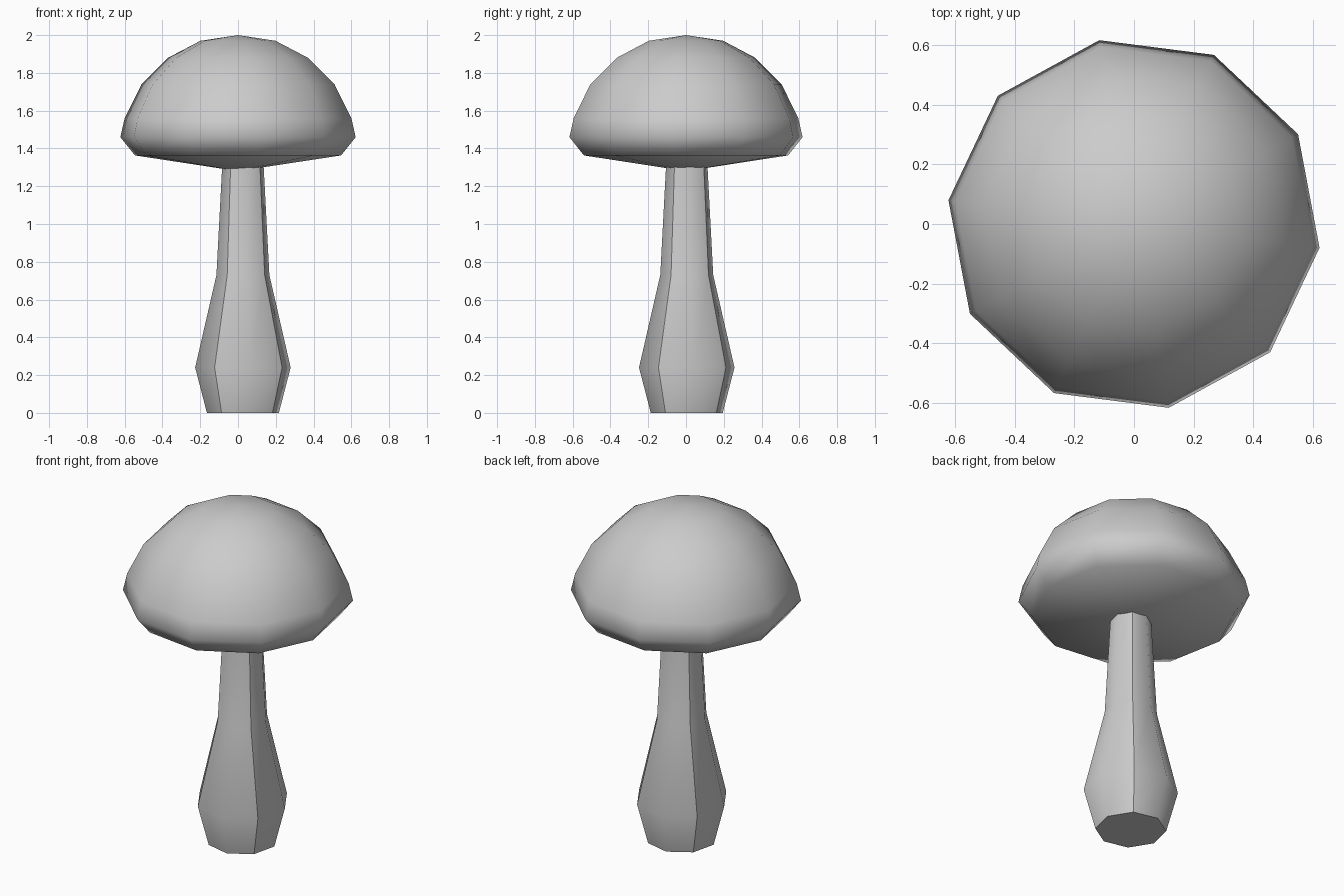
import bpy, bmesh, math

if "Cube" in bpy.data.objects:
    bpy.data.objects.remove(bpy.data.objects["Cube"])


def lathe(name, profile, sides, phase, center=(0, 0), close_base=False, sharp=None):
    """Spin (radius, z) points around a vertical axis; radius 0 makes a pole."""
    bm = bmesh.new()
    rings = []
    for r, z in profile:
        if r == 0:
            rings.append([bm.verts.new((center[0], center[1], z))] * sides)
        else:
            angles = [math.radians(phase) + math.tau * k / sides for k in range(sides)]
            rings.append([bm.verts.new((center[0] + r * math.cos(a),
                                        center[1] + r * math.sin(a), z)) for a in angles])
    for low, high in zip(rings, rings[1:]):
        for k in range(sides):
            n = (k + 1) % sides
            quad = list(dict.fromkeys((low[k], low[n], high[n], high[k])))
            bm.faces.new(quad).smooth = True
            if sharp and k % 2 == sharp:
                bm.edges.get((low[k], high[k])).smooth = False
    if close_base:
        base = bm.faces.new(rings[0][::-1])
        for e in base.edges:
            e.smooth = False
    bmesh.ops.recalc_face_normals(bm, faces=bm.faces)
    mesh = bpy.data.meshes.new(name)
    bm.to_mesh(mesh)
    bm.free()
    obj = bpy.data.objects.new(name, mesh)
    bpy.context.collection.objects.link(obj)
    return obj


# Stem: eight-sided, with every second long edge sharp
lathe("stem", [(0.193, 0), (0.256, 0.24), (0.142, 0.73), (0.111, 1.31)],
      8, 9.2, center=(0.026, 0.004), close_base=True, sharp=1)

# Cap: ten-sided smooth dome with a shallow cone underneath
lathe("cap", [(0, 1.28), (0.55, 1.363), (0.628, 1.46), (0.605, 1.56), (0.515, 1.74),
              (0.373, 1.88), (0.2, 1.97), (0, 2.0)], 10, -7.3)
